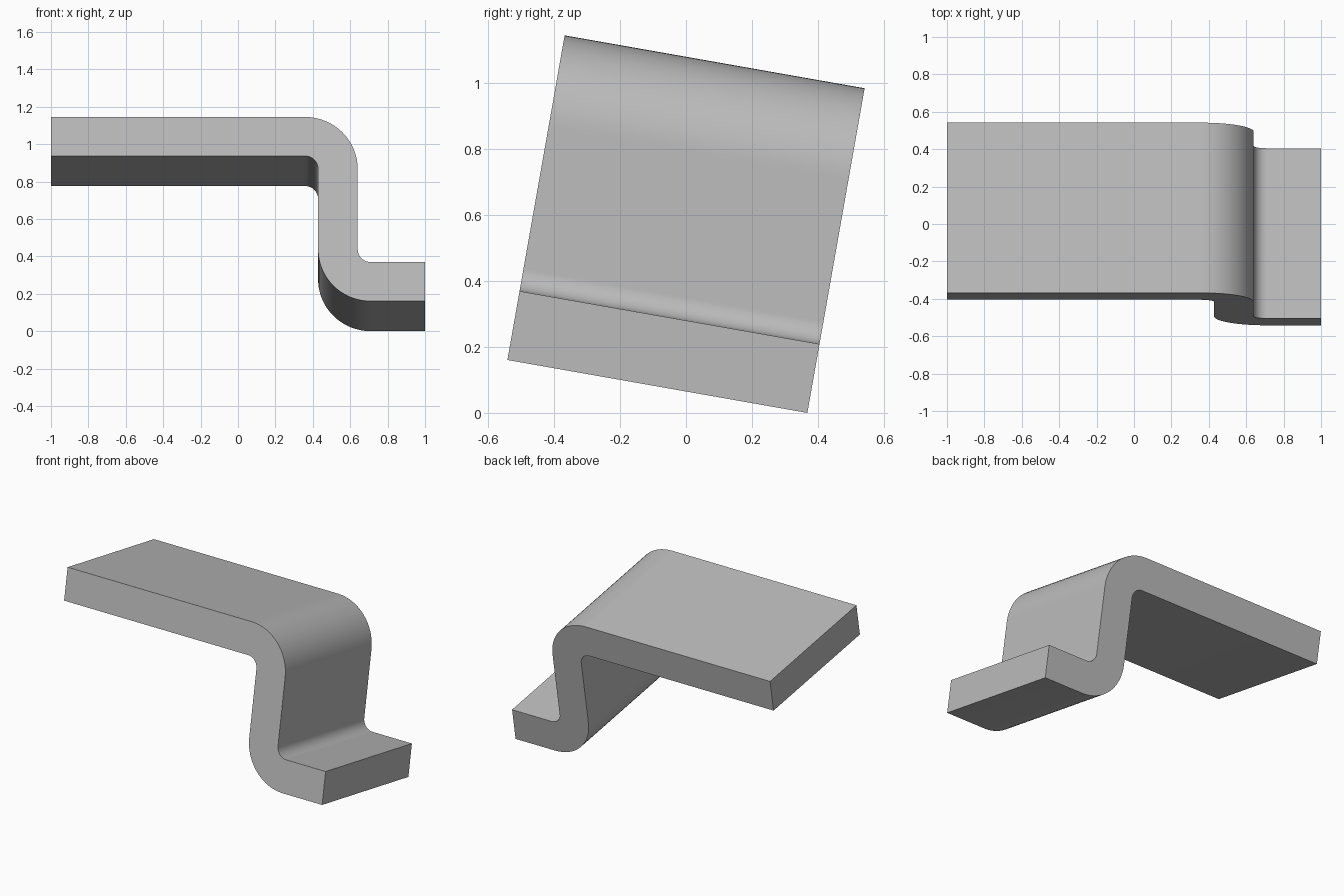
import bpy, bmesh
from math import radians, sin, cos, pi
from mathutils import Vector

cube = bpy.data.objects.get("Cube")
if cube:
    bpy.data.objects.remove(cube, do_unlink=True)

THICK, INNER_R, DEPTH, HEIGHT = 0.212, 0.07, 0.924, 1.0
OUTER_R = INNER_R + THICK
WEB_LEFT, WEB_RIGHT = 0.428, 0.64
TILT = radians(10)
SEGMENTS = 16


def arc(cx, cz, radius, start, end):
    """Points along a bend, angles in degrees."""
    steps = [radians(start + (end - start) * i / SEGMENTS) for i in range(SEGMENTS + 1)]
    return [(cx + radius * cos(a), cz + radius * sin(a)) for a in steps]


# Stepped profile: upper flange, web and lower flange, with concentric bends
top, bottom = HEIGHT / 2, -HEIGHT / 2
upper = (WEB_LEFT - INNER_R, top - OUTER_R)
lower = (WEB_RIGHT + INNER_R, bottom + OUTER_R)
profile = [(-1, top - THICK), (-1, top)]
profile += arc(*upper, OUTER_R, 90, 0)
profile += arc(*lower, INNER_R, 180, 270)
profile += [(1, bottom + THICK), (1, bottom)]
profile += arc(*lower, OUTER_R, 270, 180)
profile += arc(*upper, INNER_R, 0, 90)

# Extrude the profile through the depth of the bracket
bm = bmesh.new()
face = bm.faces.new([bm.verts.new((x, -DEPTH / 2, z)) for x, z in profile])
result = bmesh.ops.extrude_face_region(bm, geom=[face])
moved = [v for v in result["geom"] if isinstance(v, bmesh.types.BMVert)]
bmesh.ops.translate(bm, verts=moved, vec=Vector((0, DEPTH, 0)))
bmesh.ops.recalc_face_normals(bm, faces=bm.faces)
mesh = bpy.data.meshes.new("step_bracket")
bm.to_mesh(mesh)
bm.free()

# Lean the bracket towards the back and rest its lowest edge on the ground
bracket = bpy.data.objects.new("step_bracket", mesh)
bpy.context.collection.objects.link(bracket)
bracket.rotation_euler.x = -TILT
bracket.location.z = (DEPTH * sin(TILT) + HEIGHT * cos(TILT)) / 2

# Plain grey finish
grey = bpy.data.materials.new("plain_grey")
grey.use_nodes = True
grey.diffuse_color = (0.5, 0.5, 0.5, 1)
grey.node_tree.nodes["Principled BSDF"].inputs["Base Color"].default_value = (0.5, 0.5, 0.5, 1)
mesh.materials.append(grey)

# Smooth bends, crisp edges
bpy.ops.object.select_all(action="DESELECT")
bracket.select_set(True)
bpy.context.view_layer.objects.active = bracket
bpy.ops.object.shade_smooth_by_angle(angle=radians(30))
